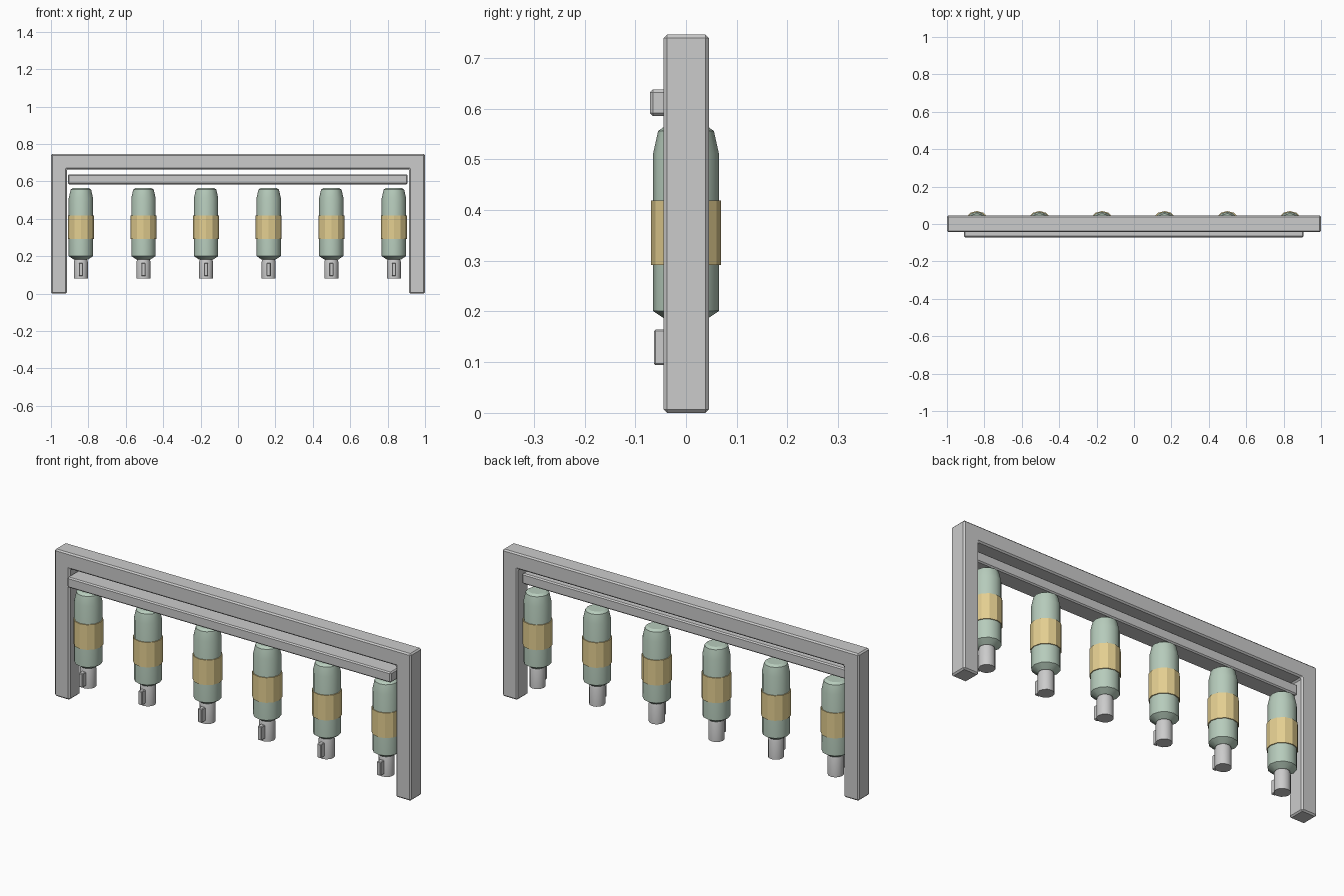
import bpy, bmesh, math

if "Cube" in bpy.data.objects:
    bpy.data.objects.remove(bpy.data.objects["Cube"])

def material(name, rgb):
    m = bpy.data.materials.new(name)
    m.diffuse_color = (*rgb, 1)
    m.use_nodes = True
    m.node_tree.nodes["Principled BSDF"].inputs["Base Color"].default_value = m.diffuse_color
    return m

GREEN = material("green_paint", (0.47, 0.60, 0.50))
YELLOW = material("yellow_band", (0.77, 0.62, 0.28))

def finish(name, bm, mat=None, bevel=0, smooth=None):
    bmesh.ops.recalc_face_normals(bm, faces=bm.faces)
    me = bpy.data.meshes.new(name)
    bm.to_mesh(me)
    bm.free()
    ob = bpy.data.objects.new(name, me)
    bpy.context.collection.objects.link(ob)
    if mat:
        me.materials.append(mat)
    if bevel:
        b = ob.modifiers.new("bevel", 'BEVEL')
        b.width, b.segments = bevel, 1
    if smooth:
        bpy.ops.object.select_all(action='DESELECT')
        ob.select_set(True)
        bpy.context.view_layer.objects.active = ob
        bpy.ops.object.shade_smooth_by_angle(angle=math.radians(smooth))
    return ob

def prism(name, outline, y0, y1, bevel):
    """Extrude an (x, z) outline from y0 to y1."""
    bm = bmesh.new()
    face = bm.faces.new([bm.verts.new((x, y0, z)) for x, z in outline])
    ext = bmesh.ops.extrude_face_region(bm, geom=[face])["geom"]
    bmesh.ops.translate(bm, vec=(0, y1 - y0, 0),
                        verts=[g for g in ext if isinstance(g, bmesh.types.BMVert)])
    return finish(name, bm, bevel=bevel)

def box(name, x0, x1, y0, y1, z0, z1, bevel):
    return prism(name, [(x0, z0), (x1, z0), (x1, z1), (x0, z1)], y0, y1, bevel)

def lathe(name, x, profile, mat=None, smooth=None, sides=12):
    """Stack rings of (radius, z) and cap both ends."""
    bm = bmesh.new()
    rings = [[bm.verts.new((x + r * math.cos(2 * math.pi * i / sides),
                            r * math.sin(2 * math.pi * i / sides), z))
              for i in range(sides)] for r, z in profile]
    for a, b in zip(rings, rings[1:]):
        for i in range(sides):
            j = (i + 1) % sides
            bm.faces.new((a[i], a[j], b[j], b[i]))
    bm.faces.new(rings[0])
    bm.faces.new(rings[-1])
    return finish(name, bm, mat, smooth=smooth)

# Frame: one continuous arch with two legs
prism("frame", [(-1, 0), (-0.915, 0), (-0.915, 0.665), (0.915, 0.665),
                (0.915, 0), (1, 0), (1, 0.746), (-1, 0.746)], -0.044, 0.045, 0.007)

# Hanging rail under the beam
box("rail", -0.91, 0.907, -0.071, 0.02, 0.585, 0.638, 0.006)

# Six canisters in a row
for n in range(6):
    x = -0.84 + 0.3347 * n
    lathe(f"canister_body_{n+1}", x,
          [(0.037, 0.182), (0.065, 0.201), (0.065, 0.511), (0.055, 0.556), (0.042, 0.565)],
          GREEN, smooth=31)
    lathe(f"canister_band_{n+1}", x, [(0.0695, 0.292), (0.0695, 0.419)], YELLOW)
    lathe(f"nozzle_{n+1}", x, [(0.0375, 0.08), (0.0375, 0.17), (0.031, 0.19)], smooth=31)
    box(f"nozzle_key_{n+1}", x - 0.011, x + 0.011, -0.063, -0.02, 0.094, 0.164, 0.003)
